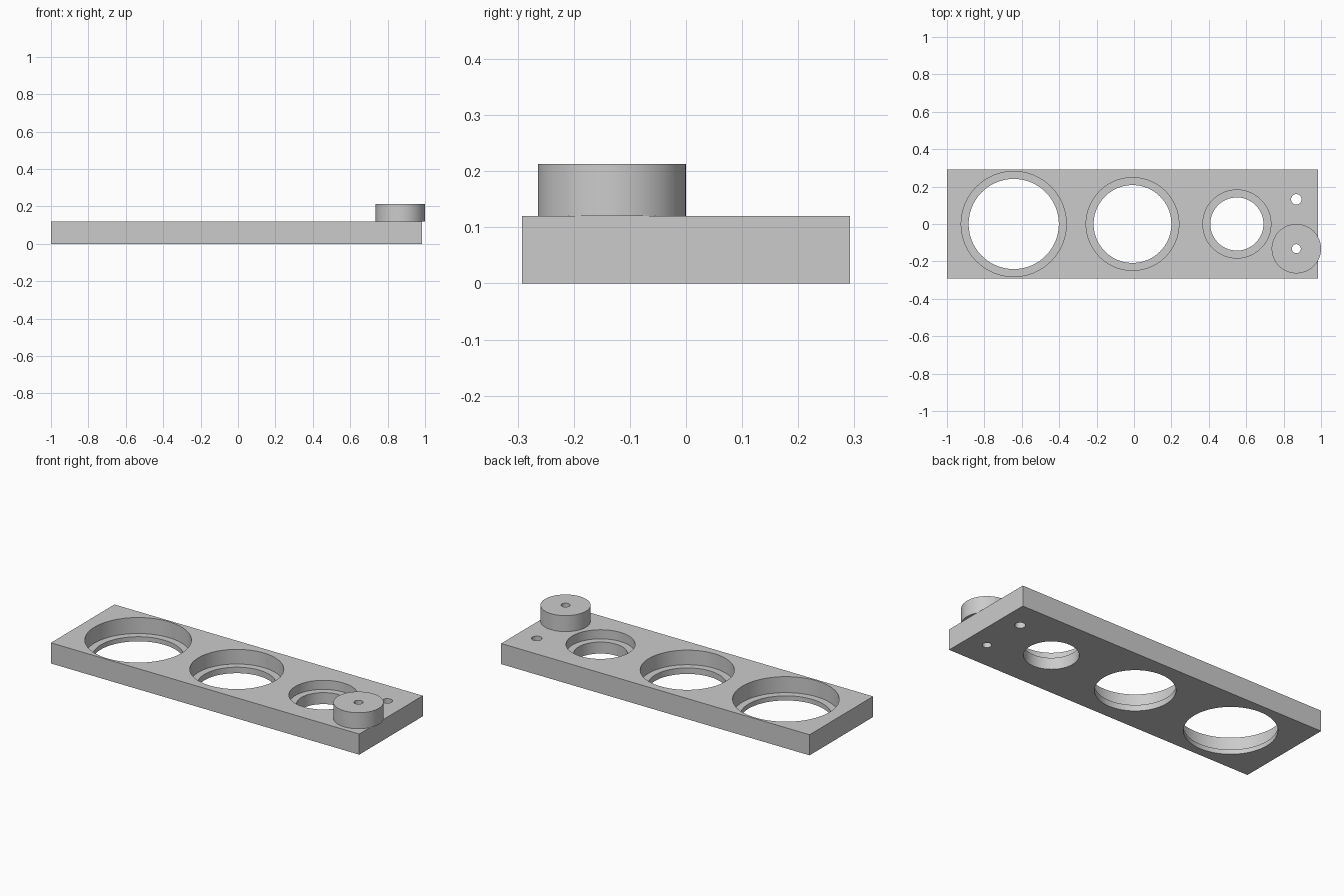
import bpy
import math

if "Cube" in bpy.data.objects:
    bpy.data.objects.remove(bpy.data.objects["Cube"], do_unlink=True)

LENGTH, WIDTH, THICK = 1.985, 0.584, 0.12
KNOB_X, KNOB_Y, KNOB_R, KNOB_TOP = 0.868, -0.132, 0.132, 0.213

grey = bpy.data.materials.new("plain grey")
grey.use_nodes = True
colour = (0.6, 0.6, 0.6, 1)
grey.diffuse_color = colour
grey.node_tree.nodes["Principled BSDF"].inputs["Base Color"].default_value = colour


def cylinder(name, x, y, radius, bottom, top, sides=96):
    bpy.ops.mesh.primitive_cylinder_add(
        vertices=sides, radius=radius, depth=top - bottom,
        location=(x, y, (bottom + top) / 2))
    obj = bpy.context.object
    obj.name = name
    obj.data.materials.append(grey)
    return obj


def cut(target, x, y, radius, bottom, top):
    """Bore a round hole through the target between two heights."""
    cutter = cylinder("hole_cutter", x, y, radius, bottom, top)
    cutter.hide_render = True
    mod = target.modifiers.new("bore", 'BOOLEAN')
    mod.operation = 'DIFFERENCE'
    mod.solver = 'EXACT'
    mod.object = cutter
    bpy.context.view_layer.objects.active = target
    bpy.ops.object.modifier_apply(modifier=mod.name)
    bpy.data.objects.remove(cutter, do_unlink=True)


def smooth(obj):
    bpy.ops.object.select_all(action='DESELECT')
    obj.select_set(True)
    bpy.context.view_layer.objects.active = obj
    bpy.ops.object.shade_smooth_by_angle(angle=math.radians(30))


# Flat rectangular base
bpy.ops.mesh.primitive_cube_add(size=1, location=(LENGTH / 2 - 1, 0, THICK / 2))
plate = bpy.context.object
plate.name = "base_plate"
plate.scale = (LENGTH, WIDTH, THICK)
bpy.ops.object.transform_apply(location=False, rotation=False, scale=True)
plate.data.materials.append(grey)

# Three stepped round openings: centre, outer radius, recess depth
LEDGE = 0.04
for x, radius, depth in ((-0.643, 0.281, 0.093),
                         (-0.008, 0.248, 0.085),
                         (0.55, 0.182, 0.053)):
    cut(plate, x, 0, radius, THICK - depth, THICK + 0.1)
    cut(plate, x, 0, radius - LEDGE, -0.1, THICK + 0.1)

# Two pin holes at the end
cut(plate, KNOB_X, -KNOB_Y, 0.028, -0.1, THICK + 0.1)
cut(plate, KNOB_X, KNOB_Y, 0.024, -0.1, THICK + 0.1)
smooth(plate)

# Round knob standing over the front pin hole
knob = cylinder("round_knob", KNOB_X, KNOB_Y, KNOB_R, THICK, KNOB_TOP)
cut(knob, KNOB_X, KNOB_Y, 0.024, THICK - 0.1, KNOB_TOP + 0.1)
smooth(knob)
